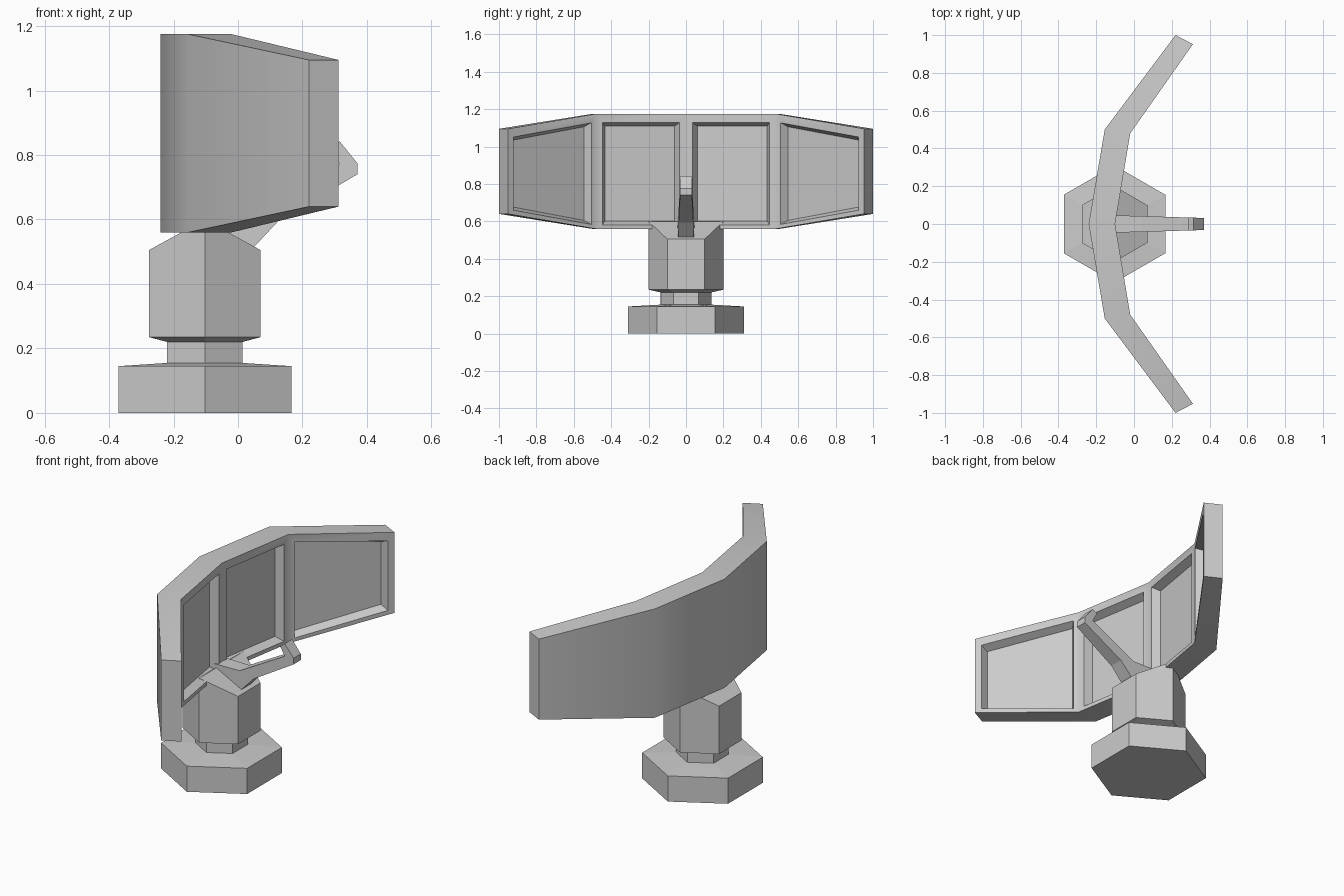
import bpy, bmesh
from math import cos, sin, radians

if "Cube" in bpy.data.objects:
    bpy.data.objects.remove(bpy.data.objects["Cube"])

CX = -0.103  # pedestal axis


def finish(bm, name):
    bmesh.ops.recalc_face_normals(bm, faces=bm.faces)
    mesh = bpy.data.meshes.new(name)
    bm.to_mesh(mesh)
    bm.free()
    ob = bpy.data.objects.new(name, mesh)
    bpy.context.collection.objects.link(ob)
    return ob


def hex_stack(name, rings, ridge=None):
    """Stack of six-sided rings (radius, z); ridge lifts the two y corners into a roof."""
    bm = bmesh.new()
    loops = []
    for r, z in rings:
        loops.append([bm.verts.new((CX + r * cos(radians(30 + 60 * i)),
                                    r * sin(radians(30 + 60 * i)), z)) for i in range(6)])
    for a, b in zip(loops, loops[1:]):
        for i in range(6):
            j = (i + 1) % 6
            bm.faces.new((a[i], a[j], b[j], b[i]))
    bm.faces.new(loops[0])
    top = loops[-1]
    if ridge is None:
        bm.faces.new(top)
    else:
        top[1].co.z = top[4].co.z = ridge
        bm.faces.new((top[4], top[5], top[0], top[1]))
        bm.faces.new((top[1], top[2], top[3], top[4]))
    return finish(bm, name)


# pedestal: wide foot with narrow neck, then the turning head
hex_stack("base_foot", [(0.31, 0), (0.31, 0.145), (0.135, 0.155), (0.135, 0.225)])
hex_stack("turning_head", [(0.135, 0.22), (0.2, 0.235), (0.2, 0.505)], ridge=0.60)

# reflector: thick bent slab, stations are (back x, back y, front x, front y, z low, z high)
half = [(-0.155, 0.5, -0.02, 0.48, 0.56, 1.175),
        (0.22, 1.0, 0.312, 0.952, 0.64, 1.095)]
stations = [(bx, -by, fx, -fy, lo, hi) for bx, by, fx, fy, lo, hi in reversed(half)]
stations += [(-0.24, 0, -0.1, 0, 0.56, 1.175)] + half
bm = bmesh.new()
sec = []
for bx, by, fx, fy, lo, hi in stations:
    sec.append([bm.verts.new(p) for p in ((bx, by, lo), (fx, fy, lo), (fx, fy, hi), (bx, by, hi))])
panels = []
for a, b in zip(sec, sec[1:]):
    for i in range(4):
        j = (i + 1) % 4
        f = bm.faces.new((a[i], a[j], b[j], b[i]))
        if i == 1:
            panels.append(f)
bm.faces.new(sec[0])
bm.faces.new(sec[-1])
bmesh.ops.recalc_face_normals(bm, faces=bm.faces)
# recessed panels inside a flat rim
bmesh.ops.inset_individual(bm, faces=panels, thickness=0.048)
for v in {v for f in panels for v in f.verts}:
    v.co.z -= 0.012
bm.normal_update()
bmesh.ops.inset_individual(bm, faces=panels, thickness=0.028, depth=-0.045)
dish = finish(bm, "reflector")
bpy.context.view_layer.objects.active = dish
dish.select_set(True)
bpy.ops.object.shade_smooth_by_angle(angle=radians(35))
dish.select_set(False)

# feed arm: side profile (x, z) with a hooked tip, narrowing toward the tip
profile = [(-0.15, 0.53), (0.05, 0.515), (0.125, 0.595), (0.37, 0.74), (0.37, 0.775),
           (0.315, 0.843), (0.288, 0.822), (0.315, 0.772), (0.04, 0.62), (-0.15, 0.62)]
bm = bmesh.new()
sides = [[bm.verts.new((x, s * (0.043 - 0.03 * x), z)) for x, z in profile] for s in (-1, 1)]
for s in sides:
    bm.faces.new(s)
n = len(profile)
for i in range(n):
    j = (i + 1) % n
    bm.faces.new((sides[0][i], sides[0][j], sides[1][j], sides[1][i]))
finish(bm, "feed_arm")
